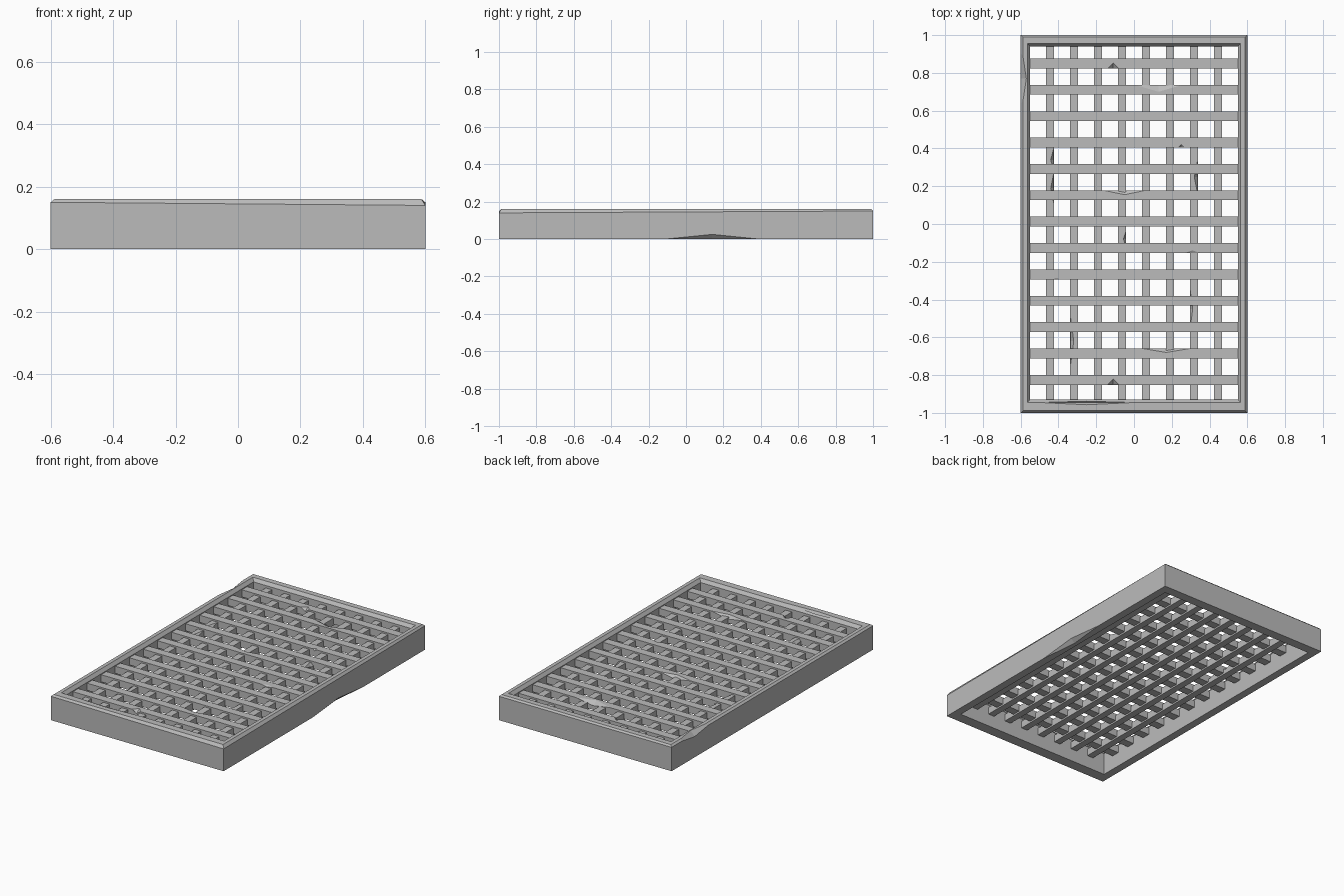
import bpy, bmesh

if "Cube" in bpy.data.objects:
    bpy.data.objects.remove(bpy.data.objects["Cube"])

steel = bpy.data.materials.new("worn grey steel")
steel.diffuse_color = (0.5, 0.5, 0.5, 1)
steel.use_nodes = True
steel.node_tree.nodes["Principled BSDF"].inputs["Base Color"].default_value = steel.diffuse_color


def make_object(name, bm):
    bmesh.ops.recalc_face_normals(bm, faces=bm.faces)
    mesh = bpy.data.meshes.new(name)
    bm.to_mesh(mesh)
    bm.free()
    mesh.materials.append(steel)
    obj = bpy.data.objects.new(name, mesh)
    bpy.context.collection.objects.link(obj)
    return obj


def add_box(bm, x0, x1, y0, y1, z0, z1):
    verts = bmesh.ops.create_cube(bm, size=1)["verts"]
    for v in verts:
        v.co.x = x1 if v.co.x > 0 else x0
        v.co.y = y1 if v.co.y > 0 else y0
        v.co.z = z1 if v.co.z > 0 else z0


def chip(obj, dents):
    """Knock diamond-shaped chips (x, y, z, half sizes) out of a part."""
    bm = bmesh.new()
    for x, y, z, rx, ry, rz in dents:
        ring = [bm.verts.new(p) for p in
                ((x - rx, y, z), (x, y - ry, z), (x + rx, y, z), (x, y + ry, z))]
        for s in (-1, 1):
            tip = bm.verts.new((x, y, z + s * rz))
            for i in range(4):
                bm.faces.new((ring[i], ring[(i + 1) % 4], tip))
    cutter = make_object("chip_cutter", bm)
    cutter.hide_render = True
    mod = obj.modifiers.new("chips", "BOOLEAN")
    mod.operation, mod.solver, mod.object = "DIFFERENCE", "EXACT", cutter
    bpy.context.view_layer.update()
    deps = bpy.context.evaluated_depsgraph_get()
    mesh = bpy.data.meshes.new_from_object(obj.evaluated_get(deps))
    obj.modifiers.clear()
    obj.data = mesh
    bpy.data.objects.remove(cutter)


# Frame: a closed wall section swept round the rectangle, bevelled unevenly
def ring(bm, x, y0, y1, heights):
    corners = ((-x, y0), (x, y0), (x, y1), (-x, y1))
    return [bm.verts.new((cx, cy, z)) for (cx, cy), z in zip(corners, heights)]


bm = bmesh.new()
rings = [
    ring(bm, 0.6, -1, 1, [0] * 4),
    ring(bm, 0.6, -1, 1, (0.15, 0.14, 0.15, 0.15)),
    ring(bm, 0.588, -0.988, 0.99, [0.16] * 4),
    ring(bm, 0.565, -0.945, 0.955, [0.16] * 4),
    ring(bm, 0.55, -0.93, 0.94, [0.14] * 4),
    ring(bm, 0.55, -0.93, 0.94, [0] * 4),
]
for a, b in zip(rings, rings[1:] + rings[:1]):
    for i in range(4):
        j = (i + 1) % 4
        bm.faces.new((a[i], a[j], b[j], b[i]))
frame = make_object("frame", bm)
chip(frame, [
    (0.6, 0.14, 0, 0.025, 0.25, 0.025),
    (-0.6, 0.77, 0.16, 0.03, 0.2, 0.03),
    (-0.25, -0.945, 0.16, 0.25, 0.012, 0.02),
])

# Cross bars running side to side
bm = bmesh.new()
for i in range(13):
    y = 0.85 - i * 0.1396
    add_box(bm, -0.56, 0.56, y - 0.026, y + 0.026, 0.09, 0.135)
cross_bars = make_object("cross_bars", bm)
chip(cross_bars, [(x, y, 0.135, rx, ry, 0.02) for x, y, rx, ry in (
    (0.13, 0.735, 0.12, 0.035), (-0.05, 0.18, 0.12, 0.025),
    (0.31, -0.175, 0.11, 0.035), (-0.41, -0.31, 0.08, 0.02),
    (0.17, -0.66, 0.12, 0.02), (-0.11, 0.823, 0.03, 0.03),
    (0.25, 0.39, 0.03, 0.03), (-0.11, -0.85, 0.03, 0.03),
)])

# Long bars running front to back, set a little lower
bm = bmesh.new()
for i in range(8):
    x = (i - 3.5) * 0.1268
    add_box(bm, x - 0.0215, x + 0.0215, -0.94, 0.95, 0.08, 0.125)
long_bars = make_object("long_bars", bm)
chip(long_bars, [(x, y, 0.125, 0.016, ry, 0.02) for x, y, ry in (
    (-0.425, 0.34, 0.06), (-0.425, 0.19, 0.08), (0.335, 0.25, 0.08),
    (0.295, -0.45, 0.12), (-0.335, -0.62, 0.12), (-0.04, -0.08, 0.05),
)])
